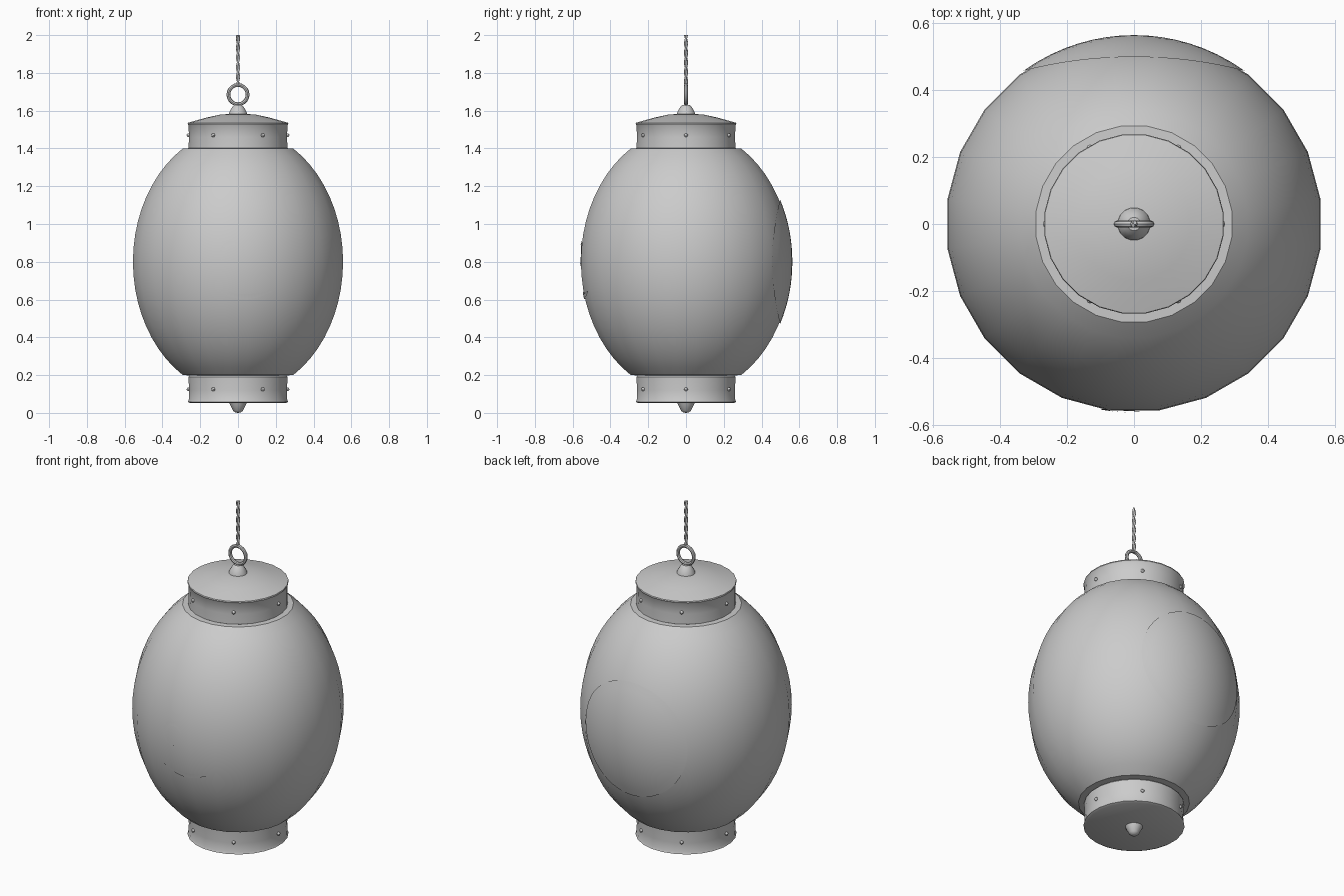
import bpy, bmesh, math
from math import sin, cos, pi, sqrt
from mathutils import Vector

if "Cube" in bpy.data.objects:
    bpy.data.objects.remove(bpy.data.objects["Cube"])

R, C, ZC, SIDES = 0.561, 0.705, 0.80, 24


def add_mesh(name, verts, faces):
    me = bpy.data.meshes.new(name)
    me.from_pydata(verts, [], faces)
    ob = bpy.data.objects.new(name, me)
    bpy.context.collection.objects.link(ob)
    bm = bmesh.new()
    bm.from_mesh(me)
    bmesh.ops.remove_doubles(bm, verts=bm.verts, dist=1e-5)
    bmesh.ops.recalc_face_normals(bm, faces=bm.faces)
    bm.to_mesh(me)
    bm.free()
    return smooth(ob)


def smooth(ob):
    bpy.ops.object.select_all(action='DESELECT')
    ob.select_set(True)
    bpy.context.view_layer.objects.active = ob
    bpy.ops.object.shade_smooth_by_angle(angle=math.radians(35))
    return ob


def lathe(name, profile, sides=SIDES):
    """Revolve (radius, z) points around the z axis."""
    verts, faces = [], []
    for r, z in profile:
        for i in range(sides):
            a = 2 * pi * (i + 0.5) / sides
            verts.append((r * cos(a), r * sin(a), z))
    for k in range(len(profile) - 1):
        for i in range(sides):
            j = (i + 1) % sides
            faces.append((k * sides + i, k * sides + j,
                          (k + 1) * sides + j, (k + 1) * sides + i))
    return add_mesh(name, verts, faces)


def on_body(x, z, side, lift=0.002):
    """Project a front/back point onto the paper body."""
    r = (R + lift) * sqrt(1 - ((z - ZC) / (C + lift)) ** 2)
    return Vector((x, side * sqrt(r * r - x * x), z))


def stroke(name, path, width):
    """Tapered painted stroke on the front of the body."""
    verts, faces, n = [], [], len(path)
    for i, (x, z) in enumerate(path):
        x0, z0 = path[max(i - 1, 0)]
        x1, z1 = path[min(i + 1, n - 1)]
        d = Vector((x1 - x0, z1 - z0)).normalized()
        w = width * (0.15 + 0.85 * sin(pi * i / (n - 1)))
        for s in (-1, 1):
            verts.append(on_body(x - s * d.y * w, z + s * d.x * w, -1, 0.001))
        if i:
            faces.append((2 * i - 2, 2 * i - 1, 2 * i + 1, 2 * i))
    return add_mesh(name, verts, faces)


# paper body
N = 20
t0 = math.asin(0.60 / C)
body = [(R * cos(t), ZC + C * sin(t))
        for t in (-t0 + 2 * t0 * i / N for i in range(N + 1))]
lathe("paper_body", [(0.24, 0.198)] + body + [(0.24, 1.402)])

# top cap with shallow domed lid
lathe("top_cap", [(0, 1.392), (0.25, 1.392), (0.264, 1.402), (0.262, 1.46),
                  (0.264, 1.522), (0.269, 1.53), (0.267, 1.536),
                  (0.17, 1.563), (0.09, 1.58), (0, 1.584)])
# bottom cap
lathe("bottom_cap", [(0, 0.052), (0.255, 0.052), (0.268, 0.058),
                     (0.263, 0.07), (0.261, 0.12), (0.265, 0.19),
                     (0.258, 0.197), (0, 0.197)])
# top and bottom knobs
lathe("top_knob", [(0.05, 1.575), (0.048, 1.59), (0.032, 1.618),
                   (0.02, 1.63), (0, 1.632)], 16)
lathe("bottom_knob", [(0.048, 0.055), (0.042, 0.042), (0.027, 0.012),
                      (0.015, 0.002), (0, 0.0)], 16)

# rivets around both caps
for label, z in (("top", 1.47), ("bottom", 0.125)):
    for i in range(6):
        a = i * pi / 3
        bpy.ops.mesh.primitive_uv_sphere_add(
            segments=8, ring_count=6, radius=0.01,
            location=(0.262 * cos(a), 0.262 * sin(a), z))
        bpy.context.object.name = f"{label}_rivet_{i + 1}"
        smooth(bpy.context.object)

# hanging ring
bpy.ops.mesh.primitive_torus_add(
    major_radius=0.051, minor_radius=0.010, major_segments=20,
    minor_segments=8, location=(0, 0, 1.685), rotation=(pi / 2, 0, 0))
bpy.context.object.name = "hanging_ring"
smooth(bpy.context.object)

# twisted cord of two strands
for s in range(2):
    cu = bpy.data.curves.new(f"cord_strand_{s + 1}", 'CURVE')
    cu.dimensions = '3D'
    cu.bevel_depth, cu.bevel_resolution, cu.use_fill_caps = 0.006, 1, True
    sp = cu.splines.new('POLY')
    sp.points.add(32)
    for i, p in enumerate(sp.points):
        a = i * pi / 6 + s * pi
        p.co = (0.005 * cos(a), 0.005 * sin(a), 1.728 + 0.272 * i / 32, 1)
    bpy.context.collection.objects.link(bpy.data.objects.new(cu.name, cu))

# painted disc on the back
rings, seg, rad = 8, 48, 0.33
verts, faces = [], []
for k in range(rings + 1):
    for i in range(seg):
        a = 2 * pi * i / seg
        verts.append(on_body(rad * k / rings * cos(a),
                             ZC + rad * k / rings * sin(a), 1))
for k in range(rings):
    for i in range(seg):
        j = (i + 1) % seg
        faces.append((k * seg + i, k * seg + j,
                      (k + 1) * seg + j, (k + 1) * seg + i))
add_mesh("back_disc", verts, faces)

# painted curl and sweep on the front
stroke("front_curl", [(-0.03 + 0.055 * cos(a), 0.84 + 0.06 * sin(a))
                      for a in (0.4 + i * 0.3 for i in range(16))], 0.014)
stroke("front_sweep", [(-0.1 + 0.28 * t, 0.645 - 0.03 * sin(pi * t))
                       for t in (i / 14 for i in range(15))], 0.014)
